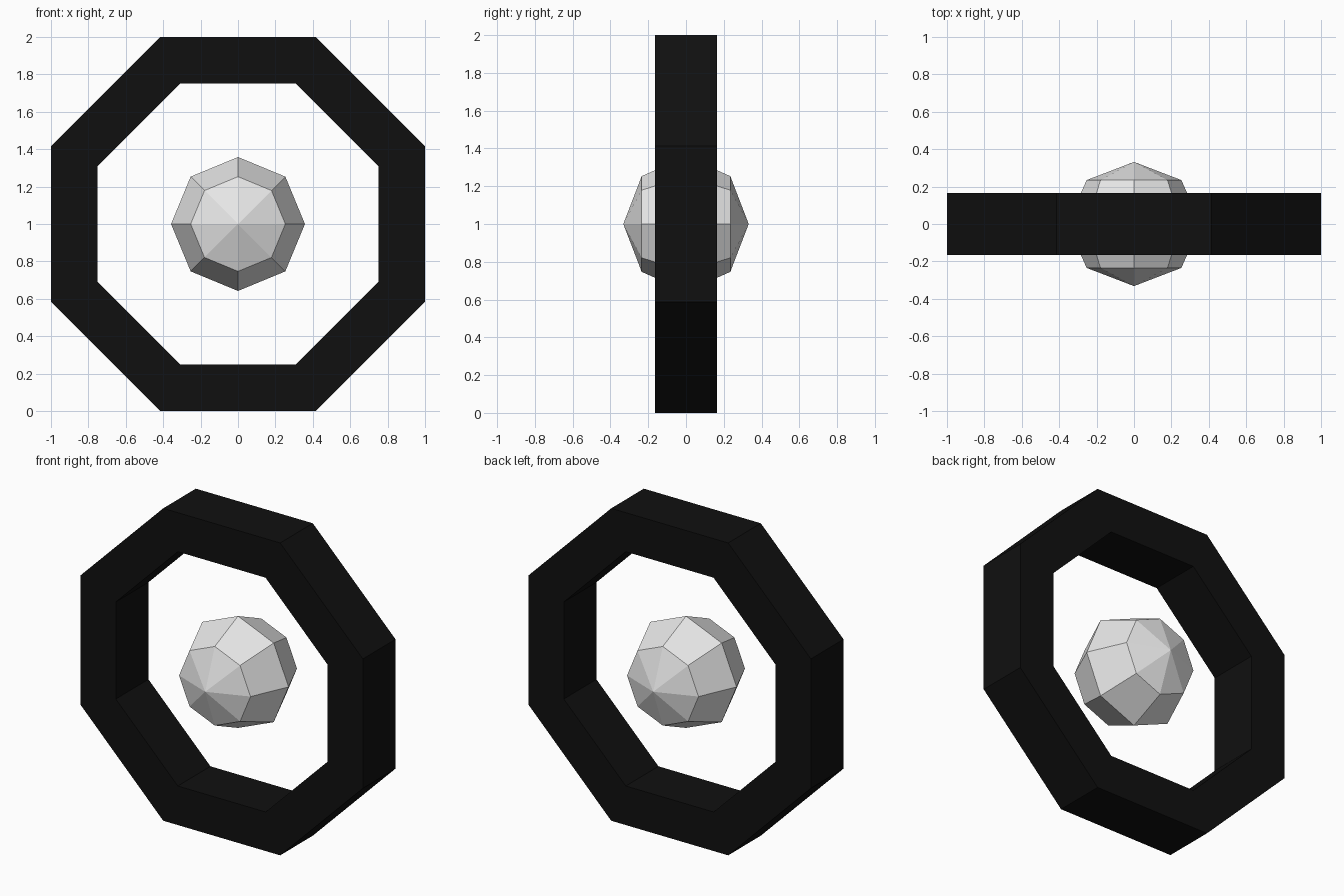
import bpy, bmesh, math
from mathutils import Matrix

if "Cube" in bpy.data.objects:
    bpy.data.objects.remove(bpy.data.objects["Cube"])


def material(name, rgb):
    m = bpy.data.materials.new(name)
    m.diffuse_color = (*rgb, 1)
    m.use_nodes = True
    m.node_tree.nodes["Principled BSDF"].inputs["Base Color"].default_value = m.diffuse_color
    return m


def add_object(name, bm, mat):
    bmesh.ops.recalc_face_normals(bm, faces=bm.faces)
    me = bpy.data.meshes.new(name)
    bm.to_mesh(me)
    bm.free()
    me.materials.append(mat)
    ob = bpy.data.objects.new(name, me)
    ob.location.z = 1.0
    bpy.context.collection.objects.link(ob)
    return ob


black = material("black", (0.005, 0.005, 0.005))
pale_grey = material("pale grey", (0.8, 0.8, 0.8))

# Octagonal ring: rectangular section swept around the y axis
SIDES, HALF_DEPTH = 8, 0.165
section = [(1.0, -HALF_DEPTH), (1.0, HALF_DEPTH), (0.75, HALF_DEPTH), (0.75, -HALF_DEPTH)]
bm = bmesh.new()
loops = []
for i in range(SIDES):
    a = math.tau * (i + 0.5) / SIDES
    k = 1 / math.cos(math.pi / SIDES)  # apothem to corner radius
    loops.append([bm.verts.new((r * k * math.cos(a), y, r * k * math.sin(a))) for r, y in section])
for i in range(SIDES):
    p, q = loops[i], loops[(i + 1) % SIDES]
    for j in range(4):
        n = (j + 1) % 4
        bm.faces.new((p[j], p[n], q[n], q[j]))
add_object("octagonal_ring", bm, black)

# Floating core: low-poly sphere with its poles on the y axis, slightly flattened
bm = bmesh.new()
bmesh.ops.create_uvsphere(bm, u_segments=8, v_segments=4, radius=1.0,
                          matrix=Matrix.Rotation(math.pi / 2, 4, 'X'))
bmesh.ops.scale(bm, vec=(0.358, 0.332, 0.358), verts=bm.verts)
add_object("floating_core", bm, pale_grey)
